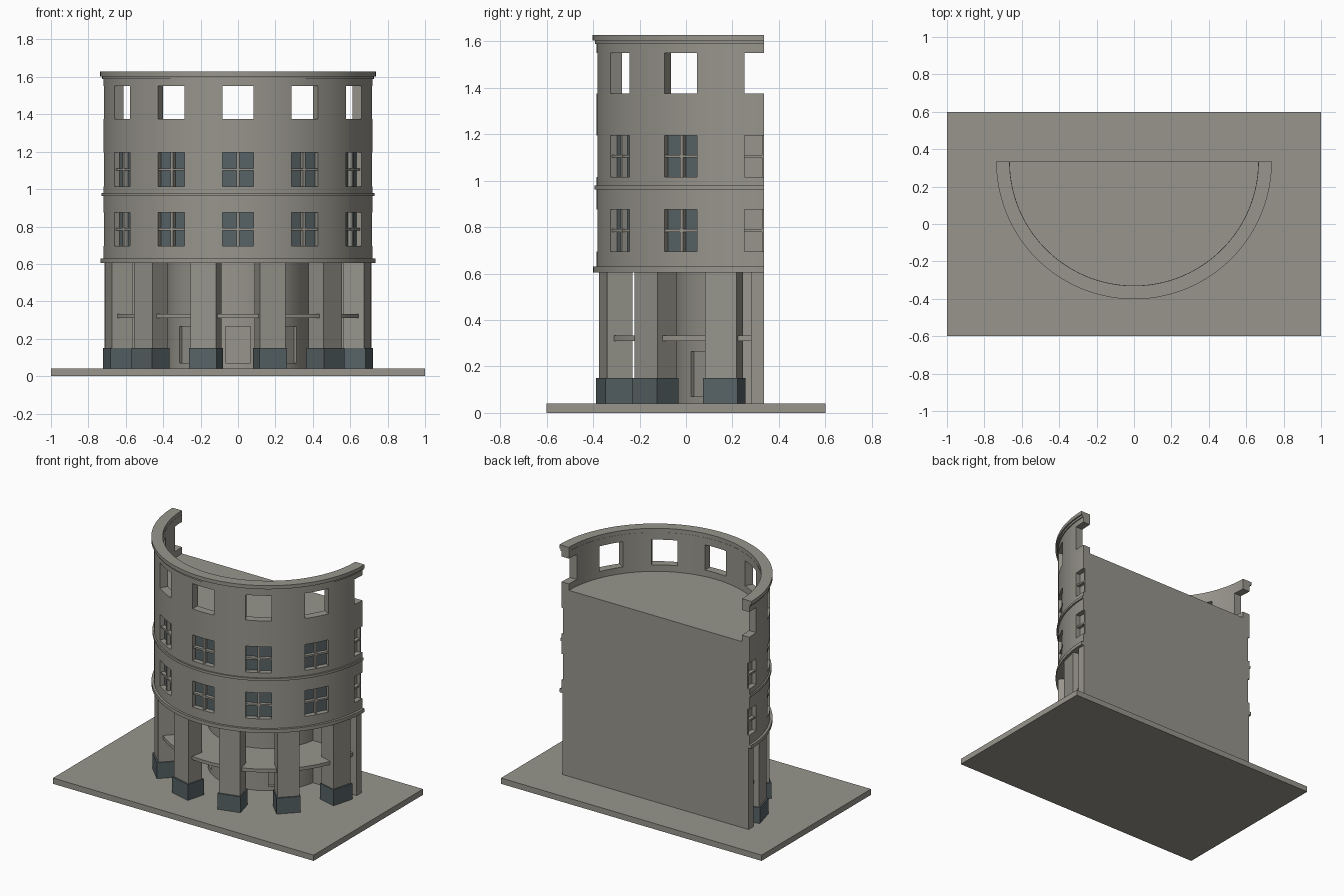
import bpy, bmesh, math

if "Cube" in bpy.data.objects:
    bpy.data.objects.remove(bpy.data.objects["Cube"])

CY = 0.335            # centre line of the half round plan
END = math.pi / 2


def material(name, color):
    m = bpy.data.materials.new(name)
    m.diffuse_color = (*color, 1)
    m.use_nodes = True
    m.node_tree.nodes["Principled BSDF"].inputs["Base Color"].default_value = m.diffuse_color
    return m


STONE = material("warm_grey_stone", (0.31, 0.30, 0.262))
SLATE = material("dark_slate", (0.095, 0.122, 0.13))


def finish(name, bm, mat):
    bmesh.ops.recalc_face_normals(bm, faces=bm.faces)
    me = bpy.data.meshes.new(name)
    bm.to_mesh(me)
    bm.free()
    me.materials.append(mat)
    ob = bpy.data.objects.new(name, me)
    bpy.context.collection.objects.link(ob)
    return ob


def smooth(ob):
    ob.data.shade_smooth()
    ob.data.set_sharp_from_angle(angle=math.radians(25))


def place(a, r, t, z):
    """Point at plan angle a, radius r, sideways offset t."""
    return (r * math.sin(a) + t * math.cos(a),
            CY - r * math.cos(a) + t * math.sin(a), z)


def hexa(bm, p):
    v = [bm.verts.new(c) for c in p]
    for f in ((0, 1, 2, 3), (4, 5, 6, 7), (0, 1, 5, 4),
              (1, 2, 6, 5), (2, 3, 7, 6), (3, 0, 4, 7)):
        bm.faces.new([v[i] for i in f])


def block(bm, a, r, t, z):
    """Box turned to face outwards; clipped at the flat back."""
    t0, t1 = t
    hexa(bm, [place(a, rr, tt, zz) for zz in z
              for rr, tt in ((r[0], t0), (r[1], t0), (r[1], t1), (r[0], t1))])


def slab(name, x, y, z):
    bm = bmesh.new()
    hexa(bm, [(a, b, c) for c in z for a, b in
              ((x[0], y[0]), (x[1], y[0]), (x[1], y[1]), (x[0], y[1]))])
    return finish(name, bm, STONE)


def half_ring(name, r0, r1, z0, z1, n=96):
    """Half round ring, or a solid half disc when r0 is zero."""
    bm = bmesh.new()
    angles = [-END + math.pi * i / n for i in range(n + 1)]
    if r0 == 0:
        lo = [bm.verts.new(place(a, r1, 0, z0)) for a in angles]
        hi = [bm.verts.new(place(a, r1, 0, z1)) for a in angles]
        bm.faces.new(lo)
        bm.faces.new(hi)
        for i in range(n + 1):
            j = (i + 1) % (n + 1)
            bm.faces.new((lo[i], lo[j], hi[j], hi[i]))
    else:
        rows = [[bm.verts.new(place(a, r, 0, z)) for r, z in
                 ((r0, z0), (r1, z0), (r1, z1), (r0, z1))] for a in angles]
        for p, q in zip(rows, rows[1:]):
            for k in range(4):
                m = (k + 1) % 4
                bm.faces.new((p[k], p[m], q[m], q[k]))
        bm.faces.new(rows[0])
        bm.faces.new(rows[-1])
    ob = finish(name, bm, STONE)
    smooth(ob)
    return ob


def cut(ob, bm):
    """Subtract the boxes in bm and keep the result as plain mesh."""
    cutter = finish("cutter", bm, STONE)
    cutter.hide_render = True
    mod = ob.modifiers.new("openings", "BOOLEAN")
    mod.operation = "DIFFERENCE"
    mod.solver = "EXACT"
    mod.object = cutter
    dg = bpy.context.evaluated_depsgraph_get()
    me = bpy.data.meshes.new_from_object(ob.evaluated_get(dg))
    ob.modifiers.clear()
    ob.data = me
    bpy.data.objects.remove(cutter)
    smooth(ob)


# Ground plate, flat back wall and solid upper storeys
slab("ground_plate", (-1, 1), (-0.6, 0.6), (0, 0.04))
slab("back_wall", (-0.715, 0.715), (0.28, CY), (0.04, 0.605))
half_ring("upper_core", 0, 0.665, 0.605, 1.33)

# Curved outer wall with three rows of openings
W = 0.082
bays = [math.radians(d) for d in range(-90, 91, 30)]
glazed = ((0.695, 0.875), (1.015, 1.195))
wall = half_ring("curved_wall", 0.664, 0.72, 0.605, 1.6)
bm = bmesh.new()
for a in bays:
    for z in (*glazed, (1.375, 1.55)):
        block(bm, a, (0.6, 0.8), (-W, W), z)
cut(wall, bm)

# Window panes and crossed glazing bars
glass, blind, bars = bmesh.new(), bmesh.new(), bmesh.new()
for i, a in enumerate(bays):
    lo = 0 if i == 0 else -1
    hi = 0 if i == len(bays) - 1 else 1
    pane = blind if lo == 0 or hi == 0 else glass
    for z0, z1 in glazed:
        mid = (z0 + z1) / 2
        block(pane, a, (0.66, 0.683), (lo * W, hi * W), (z0, z1))
        block(bars, a, (0.68, 0.708), (lo * 0.007, hi * 0.007), (z0, z1))
        block(bars, a, (0.68, 0.707), (lo * W, hi * W), (mid - 0.006, mid + 0.006))
finish("window_glass", glass, SLATE)
finish("end_window_panels", blind, STONE)
finish("glazing_bars", bars, STONE)

# Projecting bands and cornice
half_ring("lower_band", 0.66, 0.736, 0.605, 0.63)
half_ring("middle_band", 0.7, 0.73, 0.963, 0.98)
half_ring("cornice_step", 0.665, 0.727, 1.588, 1.605)
half_ring("cornice", 0.665, 0.737, 1.603, 1.628)

# Recessed ground floor drum with three doors
drum = half_ring("inner_drum", 0, 0.382, 0.04, 0.606)
bm = bmesh.new()
for d in (-45, 0, 45):
    block(bm, math.radians(d), (0.358, 0.45), (-0.067, 0.067), (0.07, 0.265))
cut(drum, bm)

# Gallery floor between the columns
half_ring("gallery_floor", 0.37, 0.69, 0.31, 0.333)

# Columns with dark plinths
cols, plinths = bmesh.new(), bmesh.new()
for d in range(-75, 76, 30):
    a = math.radians(d)
    block(cols, a, (0.603, 0.717), (-0.07, 0.07), (0.04, 0.606))
    block(plinths, a, (0.595, 0.727), (-0.077, 0.077), (0.04, 0.15))
finish("columns", cols, STONE)
finish("column_plinths", plinths, SLATE)
